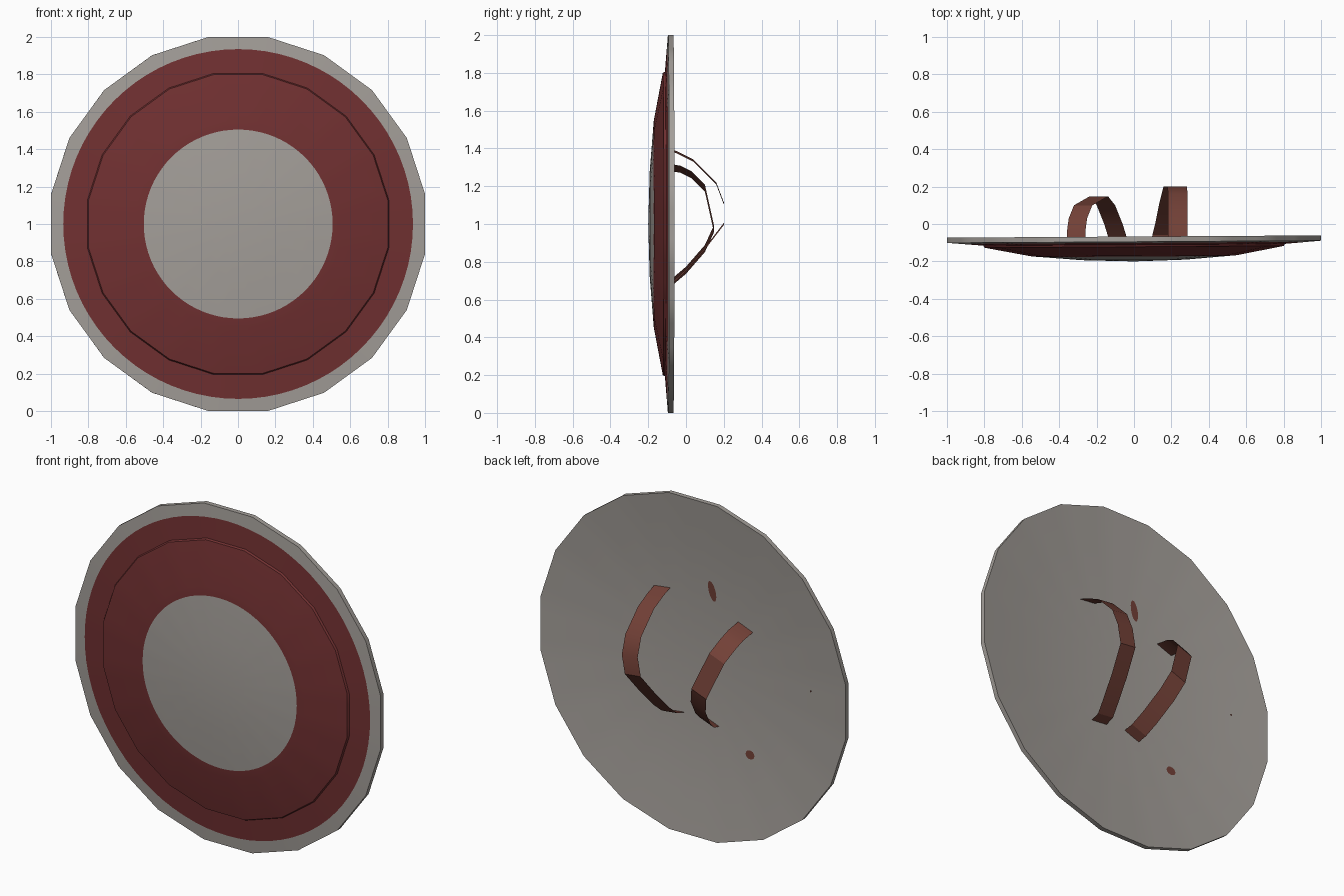
import bpy, bmesh, math
from mathutils import Vector

if "Cube" in bpy.data.objects:
    bpy.data.objects.remove(bpy.data.objects["Cube"])

def material(name, rgb):
    m = bpy.data.materials.new(name)
    m.diffuse_color = (*rgb, 1)
    m.use_nodes = True
    m.node_tree.nodes["Principled BSDF"].inputs["Base Color"].default_value = m.diffuse_color
    return m

GREY = material("weathered grey", (0.37, 0.345, 0.32))
RED = material("dark red", (0.165, 0.030, 0.031))
BROWN = material("brown leather", (0.17, 0.052, 0.038))

N = 80                    # columns around; the outline itself has 20 sides
RIM = 1.0125
FRONT = [(0, -0.2), (0.28, -0.192), (0.555, -0.17), (0.81, -0.122), (0.816, -0.111), (RIM, -0.095)]

def facet(a):
    # radius factor that turns a circle into a 20-sided polygon
    s = math.radians(18)
    return math.cos(s / 2) / math.cos(a - s * round(a / s))

def front_y(r):
    for (r0, y0), (r1, y1) in zip(FRONT, FRONT[1:]):
        if r <= r1:
            return y0 + (y1 - y0) * (r - r0) / (r1 - r0)
    return FRONT[-1][1]

def back_y(r):
    return -0.127 + 0.06 * (r / RIM) ** 2

def finish(name, bm, mats):
    me = bpy.data.meshes.new(name)
    bm.to_mesh(me)
    bm.free()
    for m in mats:
        me.materials.append(m)
    ob = bpy.data.objects.new(name, me)
    bpy.context.collection.objects.link(ob)
    bpy.ops.object.select_all(action='DESELECT')
    ob.select_set(True)
    bpy.context.view_layer.objects.active = ob
    bpy.ops.object.shade_smooth_by_angle(angle=math.radians(25))
    return ob

# Shield body: domed front, rim and dished back as stacked rings
bm = bmesh.new()
angles = [2 * math.pi * i / N for i in range(N)]
# (radius, surface, is a true circle), colour of the band that follows
rings = [(0.28, "front", False, 0), (0.505, "front", True, 1), (0.555, "front", False, 1),
         (0.81, "front", False, 1), (0.816, "front", False, 1), (0.935, "front", True, 0),
         (RIM, "front", False, 0), (RIM, "back", False, 0), (0.75, "back", False, 0),
         (0.5, "back", False, 0), (0.25, "back", False, 0)]
loops = []
for r, side, circle, col in rings:
    loop = []
    for a in angles:
        f = facet(a)
        rp = r / f if circle else r          # radius measured at the polygon corner
        y = front_y(rp) if side == "front" else back_y(rp)
        loop.append(bm.verts.new((rp * f * math.cos(a), y, 1 + rp * f * math.sin(a))))
    loops.append(loop)
for k in range(len(loops) - 1):
    A, B = loops[k], loops[k + 1]
    for i in range(N):
        j = (i + 1) % N
        bm.faces.new((A[i], A[j], B[j], B[i])).material_index = rings[k][3]
for loop, y in ((loops[0], FRONT[0][1]), (loops[-1], back_y(0))):
    c = bm.verts.new((0, y, 1))
    for i in range(N):
        bm.faces.new((c, loop[i], loop[(i + 1) % N]))
bmesh.ops.recalc_face_normals(bm, faces=bm.faces)
shield = finish("shield_body", bm, [GREY, RED])
shield.rotation_euler.z = 0.006

# Leather straps: bent bands across the back
def strap(name, path, width_dir, width):
    bm = bmesh.new()
    w = Vector(width_dir).normalized() * width / 2
    rows = [(bm.verts.new(Vector(p) - w), bm.verts.new(Vector(p) + w)) for p in path]
    for (a, b), (c, d) in zip(rows, rows[1:]):
        bm.faces.new((a, b, d, c))
    if sum(f.normal.y * f.calc_area() for f in bm.faces if not f.normal_update()) < 0:
        bmesh.ops.reverse_faces(bm, faces=bm.faces)
    finish(name, bm, [BROWN])

strap("arm_strap", [(0.235, -0.118, 1.405), (0.235, -0.05, 1.38), (0.235, 0.04, 1.335),
                    (0.235, 0.16, 1.215), (0.23, 0.2, 1.11), (0.21, 0.2, 1.0),
                    (0.185, 0.1, 0.87), (0.165, 0.0, 0.755), (0.15, -0.06, 0.70),
                    (0.145, -0.12, 0.685)], (1, 0, -0.11), 0.105)
strap("hand_strap", [(-0.31, -0.118, 1.305), (-0.308, -0.03, 1.29), (-0.3, 0.03, 1.26),
                     (-0.272, 0.1, 1.19), (-0.188, 0.148, 0.975), (-0.15, 0.1, 0.87),
                     (-0.11, 0.0, 0.755), (-0.09, -0.065, 0.70), (-0.085, -0.12, 0.685)],
      (1, 0, 0.38), 0.105)

# Small leather patches lying on the dished back
def patch(name, x, z, hx, hz, lean):
    bm = bmesh.new()
    vs = []
    for i in range(14):
        a = 2 * math.pi * i / 14
        dz = hz * math.sin(a)
        px, pz = x + hx * math.cos(a) + lean * dz, z + dz
        vs.append(bm.verts.new((px, back_y(math.hypot(px, pz - 1)) + 0.004, pz)))
    f = bm.faces.new(reversed(vs))
    f.normal_update()
    if f.normal.y < 0:
        f.normal_flip()
    finish(name, bm, [BROWN])

patch("upper_patch", -0.095, 1.463, 0.024, 0.06, 0.2)
patch("lower_patch", -0.348, 0.56, 0.03, 0.026, 0)
patch("side_patch", -0.758, 1.054, 0.006, 0.006, 0)
